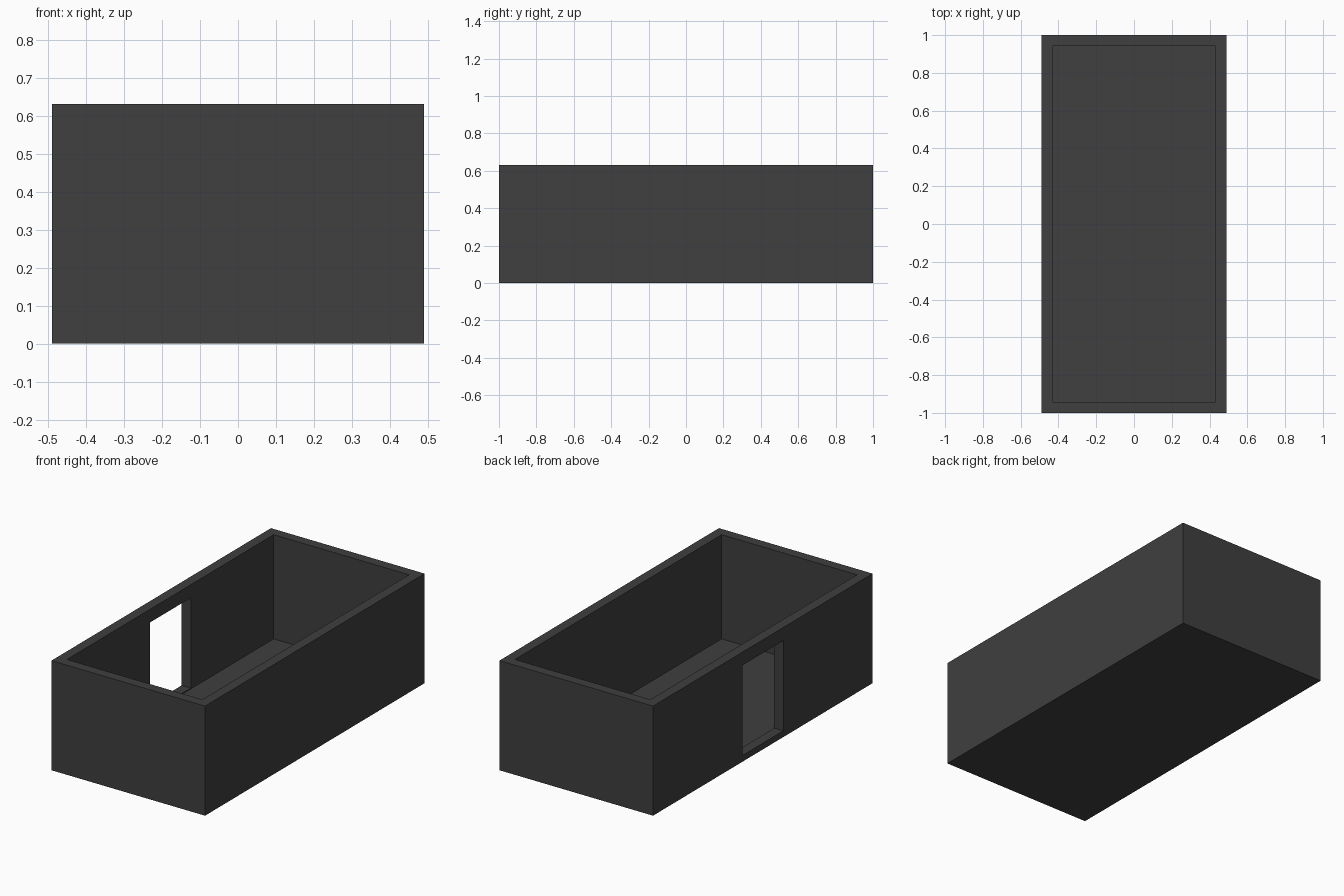
import bpy

if "Cube" in bpy.data.objects:
    bpy.data.objects.remove(bpy.data.objects["Cube"])

WIDTH, LENGTH, HEIGHT = 0.98, 2.0, 0.632
WALL, FLOOR = 0.058, 0.031


def box(name, low, high):
    """Axis-aligned box between two corners."""
    centre = [(a + b) / 2 for a, b in zip(low, high)]
    bpy.ops.mesh.primitive_cube_add(size=1, location=centre)
    ob = bpy.context.object
    ob.name = name
    ob.scale = [b - a for a, b in zip(low, high)]
    bpy.ops.object.transform_apply(location=True, rotation=False, scale=True)
    return ob


def cut(target, cutter):
    """Subtract the cutter from the target, then discard it."""
    cutter.hide_render = True
    mod = target.modifiers.new("cut", "BOOLEAN")
    mod.operation = "DIFFERENCE"
    mod.solver = "EXACT"
    mod.object = cutter
    bpy.context.view_layer.objects.active = target
    bpy.ops.object.modifier_apply(modifier=mod.name)
    bpy.data.objects.remove(cutter, do_unlink=True)


x, y = WIDTH / 2, LENGTH / 2

# Outer block of the roofless room
room = box("room_shell", (-x, -y, 0), (x, y, HEIGHT))

# Hollow interior above the floor
cut(room, box("interior_cutter", (-x + WALL, -y + WALL, FLOOR),
              (x - WALL, y - WALL, HEIGHT + 0.2)))

# Doorway through the middle of the left wall, with a low sill
cut(room, box("doorway_cutter", (-x - 0.1, -0.187, 0.036),
              (-x + WALL + 0.1, 0.187, 0.556)))

# Dark grey finish
mat = bpy.data.materials.new("dark_grey")
mat.diffuse_color = (0.05, 0.05, 0.05, 1)
mat.use_nodes = True
mat.node_tree.nodes["Principled BSDF"].inputs["Base Color"].default_value = mat.diffuse_color
room.data.materials.clear()
room.data.materials.append(mat)
